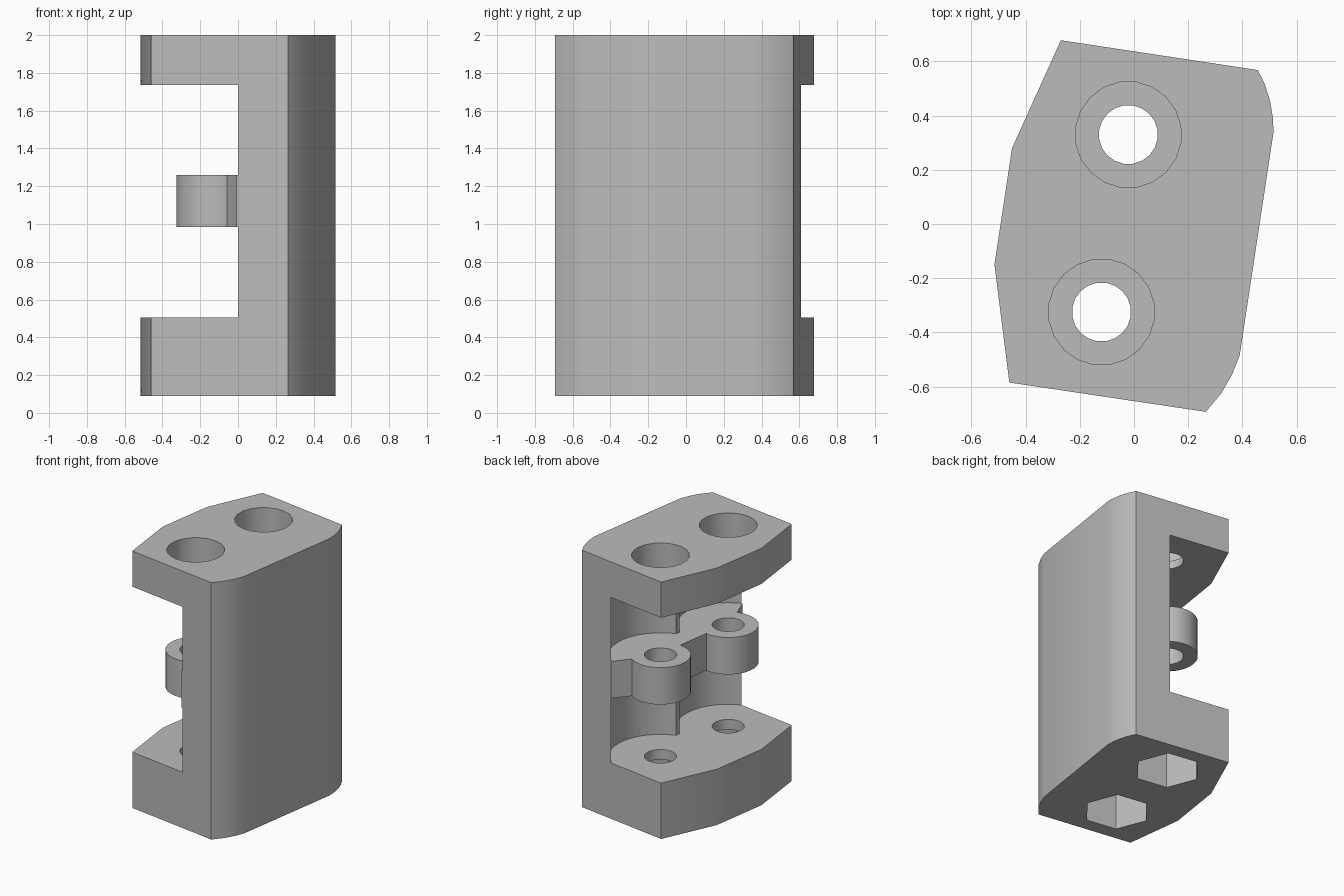
import bpy, bmesh, math
from mathutils import Matrix

cube = bpy.data.objects.get("Cube")
if cube:
    bpy.data.objects.remove(cube, do_unlink=True)

grey = bpy.data.materials.new("plain_grey")
grey.use_nodes = True
colour = (0.5, 0.5, 0.5, 1)
grey.diffuse_color = colour
grey.node_tree.nodes["Principled BSDF"].inputs["Base Color"].default_value = colour

TURN = Matrix.Rotation(math.radians(-8.6), 4, 'Z')   # the block sits slightly turned
BOTTOM, TOP = 0.09, 2.0
FLOOR, CEILING = 0.505, 1.735                        # recess limits
HOLES = [(-0.07, 0.323), (-0.07, -0.339)]            # bolt axes in block axes


def prism(name, points, z0, z1, turned=True):
    """Extrude a plan outline from z0 to z1."""
    bm = bmesh.new()
    face = bm.faces.new([bm.verts.new((x, y, z0)) for x, y in points])
    top = bmesh.ops.extrude_face_region(bm, geom=[face])["geom"]
    bmesh.ops.translate(bm, vec=(0, 0, z1 - z0),
                        verts=[v for v in top if isinstance(v, bmesh.types.BMVert)])
    bmesh.ops.recalc_face_normals(bm, faces=bm.faces)
    if turned:
        bm.transform(TURN)
    mesh = bpy.data.meshes.new(name)
    bm.to_mesh(mesh)
    bm.free()
    mesh.materials.append(grey)
    obj = bpy.data.objects.new(name, mesh)
    bpy.context.collection.objects.link(obj)
    return obj


def cylinder(name, centre, radius, z0, z1, sides=24):
    ring = [(centre[0] + radius * math.cos(math.tau * i / sides),
             centre[1] + radius * math.sin(math.tau * i / sides)) for i in range(sides)]
    return prism(name, ring, z0, z1)


def combine(target, tool, operation):
    """Apply a boolean and discard the tool."""
    mod = target.modifiers.new(operation, 'BOOLEAN')
    mod.operation, mod.object, mod.solver = operation, tool, 'EXACT'
    bpy.context.view_layer.objects.active = target
    bpy.ops.object.modifier_apply(modifier=mod.name)
    bpy.data.objects.remove(tool, do_unlink=True)


# Block with two rounded corners
outline = [(-0.27, 0.678), (0.457, 0.568), (0.483, 0.515), (0.502, 0.455), (0.512, 0.395),
           (0.515, 0.34), (0.39, -0.485), (0.362, -0.555), (0.322, -0.625), (0.265, -0.693),
           (-0.46, -0.585), (-0.515, -0.15), (-0.45, 0.28)]
block = prism("clamp_block", outline, BOTTOM, TOP, turned=False)

# Recess: open side plus a round pocket about each bolt
recess = prism("recess_cutter", [(-1, -1), (0.085, -1), (0.085, 1), (-1, 1)], FLOOR, CEILING)
for hole in HOLES:
    combine(recess, cylinder("pocket", hole, 0.35, FLOOR, CEILING, 48), 'UNION')

# Middle web and its two round lugs are kept out of the recess
LUG = (0.985, 1.26)
web = [(0.6, 0.8), (0.2, 0.8), (0.10, 0.632), (0.02, 0.5), (-0.06, 0.2),
       (-0.06, -0.2), (0.02, -0.52), (0.09, -0.647), (0.2, -0.8), (0.6, -0.8)]
combine(recess, prism("web", web, *LUG), 'DIFFERENCE')
for hole in HOLES:
    combine(recess, cylinder("lug", hole, 0.205, *LUG, 32), 'DIFFERENCE')
combine(block, recess, 'DIFFERENCE')

# Bolt holes, head counterbores and hexagonal nut pockets
for hole in HOLES:
    combine(block, cylinder("bolt_hole", hole, 0.109, -0.2, 2.2, 20), 'DIFFERENCE')
    combine(block, cylinder("counterbore", hole, 0.196, 1.795, 2.2, 20), 'DIFFERENCE')
    combine(block, cylinder("nut_pocket", hole, 0.232, -0.2, 0.43, 6), 'DIFFERENCE')

bpy.ops.object.select_all(action='DESELECT')
block.select_set(True)
bpy.context.view_layer.objects.active = block
bpy.ops.object.shade_smooth_by_angle(angle=math.radians(30))
